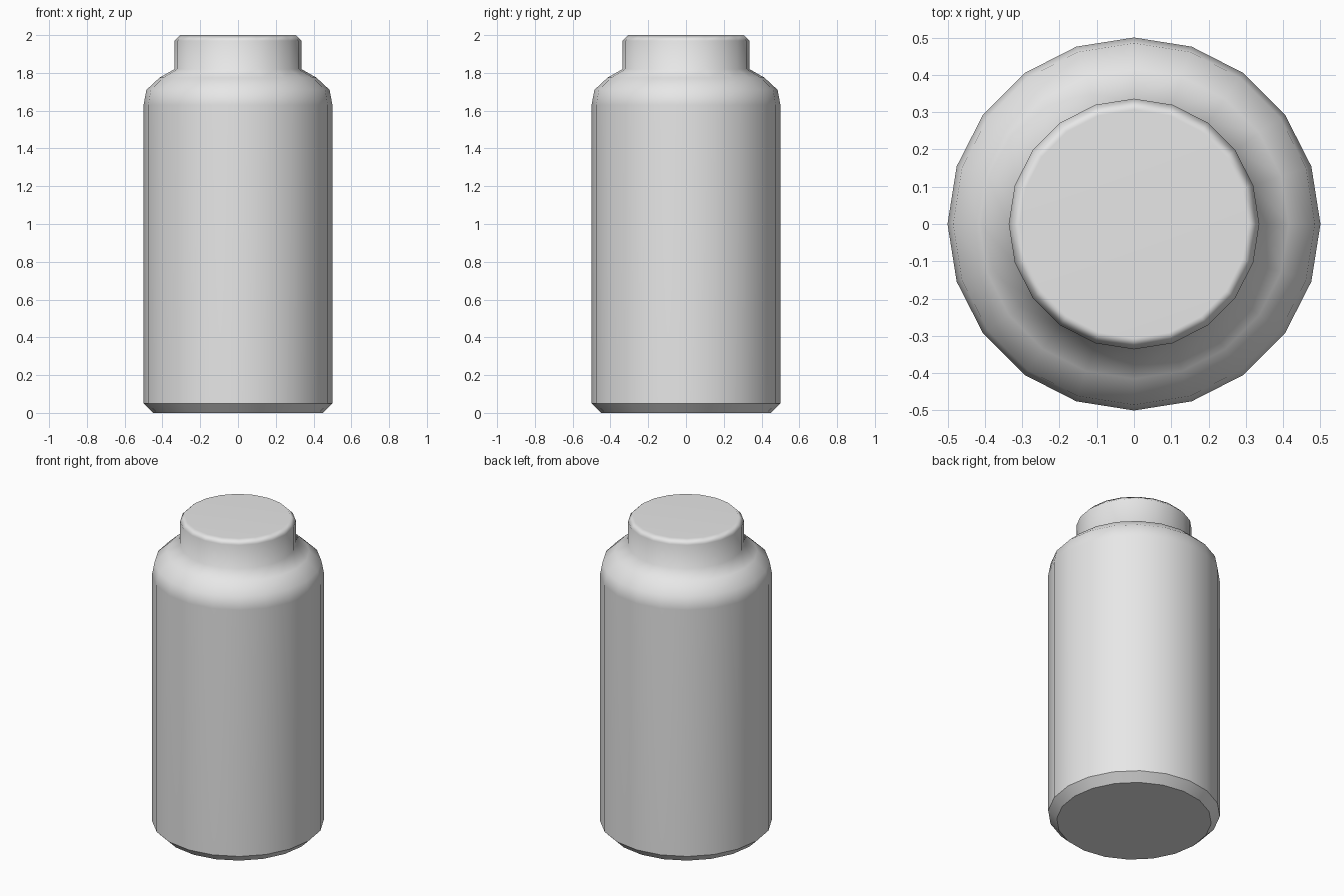
import bpy
import bmesh
from math import cos, sin, pi

if "Cube" in bpy.data.objects:
    bpy.data.objects.remove(bpy.data.objects["Cube"], do_unlink=True)

SIDES = 20


def make_material(name, colour):
    mat = bpy.data.materials.new(name)
    mat.use_nodes = True
    mat.diffuse_color = colour
    mat.node_tree.nodes["Principled BSDF"].inputs["Base Color"].default_value = colour
    return mat


def lathe(name, profile, sharp_rings, mat):
    """Turn a (radius, height) profile into a closed, smooth solid."""
    bm = bmesh.new()
    rings = []
    for r, z in profile:
        angles = [2 * pi * i / SIDES for i in range(SIDES)]
        rings.append([bm.verts.new((r * cos(a), r * sin(a), z)) for a in angles])
    for low, high in zip(rings, rings[1:]):
        for i in range(SIDES):
            j = (i + 1) % SIDES
            bm.faces.new((low[i], low[j], high[j], high[i]))
    bm.faces.new(rings[0][::-1])
    bm.faces.new(rings[-1])
    for face in bm.faces:
        face.smooth = True
    # Crisp rings
    for k in sharp_rings:
        for i in range(SIDES):
            bm.edges.get((rings[k][i], rings[k][(i + 1) % SIDES])).smooth = False
    mesh = bpy.data.meshes.new(name)
    bm.to_mesh(mesh)
    bm.free()
    mesh.materials.append(mat)
    obj = bpy.data.objects.new(name, mesh)
    bpy.context.collection.objects.link(obj)
    # Keep the large faces visually flat next to the small bevels
    weighted = obj.modifiers.new("weighted_normals", "WEIGHTED_NORMAL")
    weighted.keep_sharp = True
    return obj


grey = make_material("light grey", (0.8, 0.8, 0.8, 1))

# Bottle: chamfered base, straight wall, rounded shoulder, capped neck
lathe("bottle", [
    (0.45, 0), (0.5, 0.05),
    (0.5, 1.63), (0.485, 1.71), (0.415, 1.775),
    (0.336, 1.82), (0.336, 1.97), (0.306, 2),
], (0, 1), grey)
